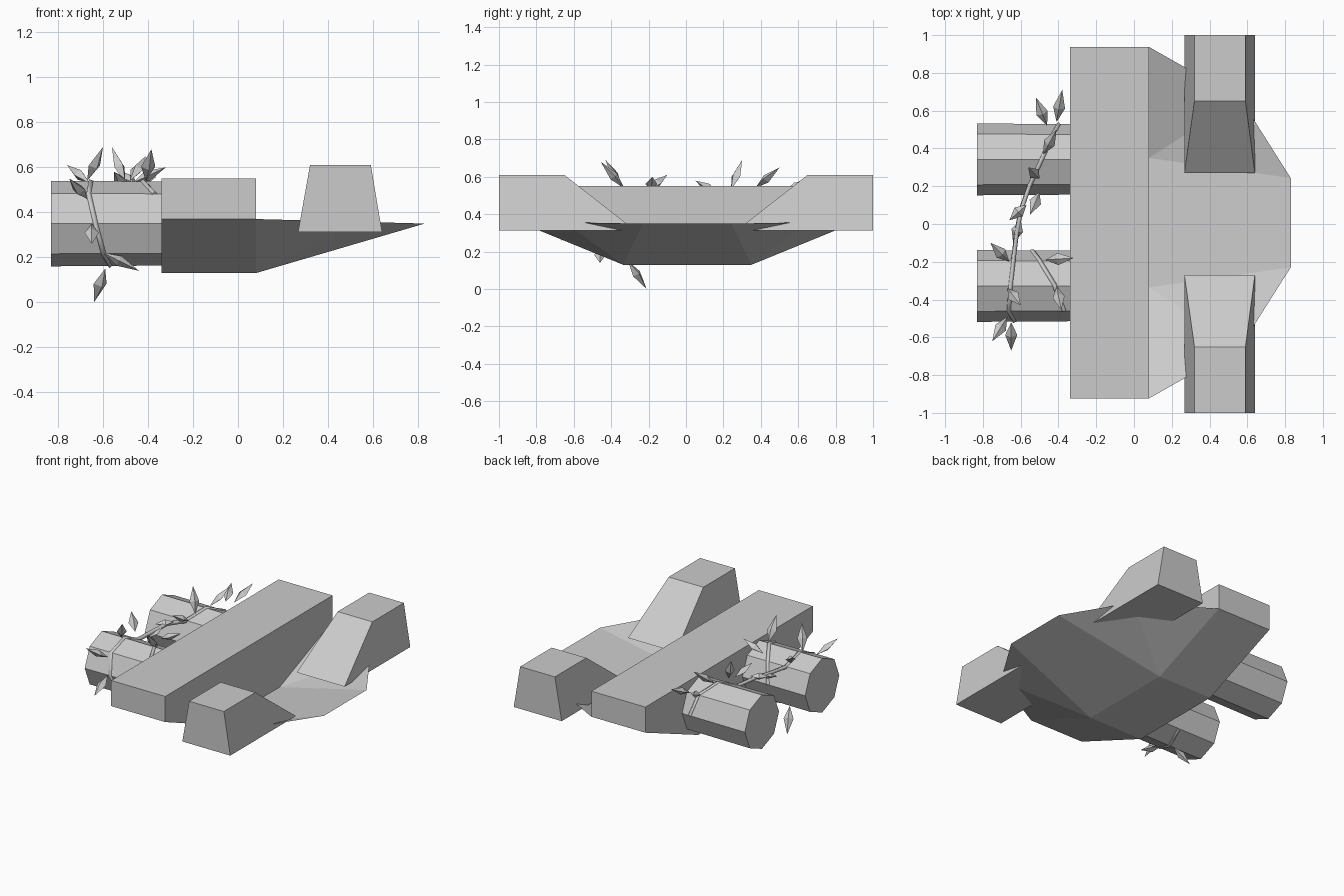
import bpy, bmesh, math
from mathutils import Vector

if "Cube" in bpy.data.objects:
    bpy.data.objects.remove(bpy.data.objects["Cube"])

YC = 0.007  # small sideways offset of hull and engines


def make(name, verts, faces):
    me = bpy.data.meshes.new(name)
    bm = bmesh.new()
    vs = [bm.verts.new(v) for v in verts]
    for f in faces:
        bm.faces.new([vs[i] for i in f])
    bmesh.ops.recalc_face_normals(bm, faces=bm.faces)
    bm.to_mesh(me)
    bm.free()
    ob = bpy.data.objects.new(name, me)
    bpy.context.collection.objects.link(ob)
    return ob


def loft(name, a, b):
    """Closed solid between two outlines with equal point counts."""
    n = len(a)
    sides = [(i, (i + 1) % n, n + (i + 1) % n, n + i) for i in range(n)]
    return make(name, a + b, sides + [tuple(range(n))[::-1], tuple(range(n, 2 * n))])


# cross body: hexagonal section extruded along x
section = [(-.93, .55), (-.93, .37), (-.343, .13), (.343, .13), (.93, .37), (.93, .55)]
loft("cross_body", [(-.34, y + YC, z) for y, z in section],
     [(.08, y + YC, z) for y, z in section])

# front scoop: open faceted sheet rising to the nose
half = [(.08, .343, .13), (.08, .93, .37), (.565, .655, .357), (.83, .236, .35)]
make("front_scoop",
     [(x, y + YC, z) for x, y, z in half] + [(x, -y + YC, z) for x, y, z in half],
     [(0, 2, 1), (0, 3, 2), (4, 5, 6), (4, 6, 7), (0, 4, 7, 3)])

for s, side in ((1, "left"), (-1, "right")):
    # wing block: tapered, with a sloping inner face
    loft("wing_" + side,
         [(.267, s * .27, .313), (.64, s * .27, .313), (.64, s, .313), (.267, s, .313)],
         [(.32, s * .65, .61), (.59, s * .65, .61), (.59, s, .61), (.32, s, .61)])

    # eight-sided engine
    def ring(x, r):
        return [(x, s * .335 + YC + r * math.cos(k * math.pi / 4),
                 .35 + r * math.sin(k * math.pi / 4)) for k in range(8)]
    loft("engine_" + side, ring(-.83, .19), ring(.079, .184))


def on_engine(s, x, deg):
    """Point on an engine's surface; 0 degrees is +y, 90 is up."""
    a = math.radians(deg)
    r = .19 * math.cos(math.pi / 8) / math.cos((a % (math.pi / 4)) - math.pi / 8)
    r -= .006
    return (x, s * .335 + YC + r * math.cos(a), .35 + r * math.sin(a))


def vine(name, pts):
    cu = bpy.data.curves.new(name, 'CURVE')
    cu.dimensions = '3D'
    cu.bevel_depth = .014
    cu.bevel_resolution = 0
    cu.use_fill_caps = True
    sp = cu.splines.new('POLY')
    sp.points.add(len(pts) - 1)
    for p, co in zip(sp.points, pts):
        p.co = (*co, 1)
    ob = bpy.data.objects.new(name, cu)
    bpy.context.collection.objects.link(ob)


# long vine: around the right engine, across the gap, over the left engine
vine("long_vine",
     [on_engine(-1, x, d) for x, d in
      ((-.54, 315), (-.57, 270), (-.60, 225), (-.635, 180), (-.665, 135), (-.655, 90), (-.64, 45))]
     + [(-.62, -.04, .49), (-.60, .07, .50)]
     + [on_engine(1, x, d) for x, d in ((-.55, 135), (-.49, 90), (-.43, 45), (-.40, 0))])
vine("short_vine", [on_engine(-1, x, d) for x, d in
                    ((-.54, 0), (-.50, 45), (-.42, 90), (-.37, 135))])


# leaves: four-sided double points from stem to tip
def leaf(i, stem, tip):
    a, b = Vector(stem), Vector(tip)
    d = b - a
    u = d.cross(Vector((0, 0, 1))).normalized()
    w = d.cross(u).normalized()
    m = a + d * .45
    ringv = [m + u * .032, m + w * .024, m - u * .032, m - w * .024]
    make(f"leaf_{i}", [a, b] + ringv,
         [f for k in range(4) for f in ((0, 2 + k, 2 + (k + 1) % 4),
                                        (1, 2 + (k + 1) % 4, 2 + k))])


leaves = [
    ((-.46, .52, .52), (-.52, .67, .58)), ((-.41, .54, .52), (-.38, .71, .60)),
    ((-.48, .37, .54), (-.41, .50, .65)), ((-.50, .24, .53), (-.56, .30, .69)),
    ((-.50, .17, .51), (-.55, .05, .58)), ((-.57, .10, .51), (-.66, .02, .50)),
    ((-.60, .02, .50), (-.64, -.10, .45)), ((-.66, -.20, .53), (-.76, -.10, .61)),
    ((-.47, -.19, .53), (-.32, -.18, .60)), ((-.41, -.33, .54), (-.385, -.455, .68)),
    ((-.67, -.34, .54), (-.60, -.43, .69)), ((-.67, -.49, .46), (-.75, -.62, .55)),
    ((-.65, -.52, .35), (-.65, -.67, .26)), ((-.60, -.46, .22), (-.44, -.46, .14)),
    ((-.59, -.31, .15), (-.64, -.21, .0)),
]
for i, (a, b) in enumerate(leaves):
    leaf(i + 1, a, b)
